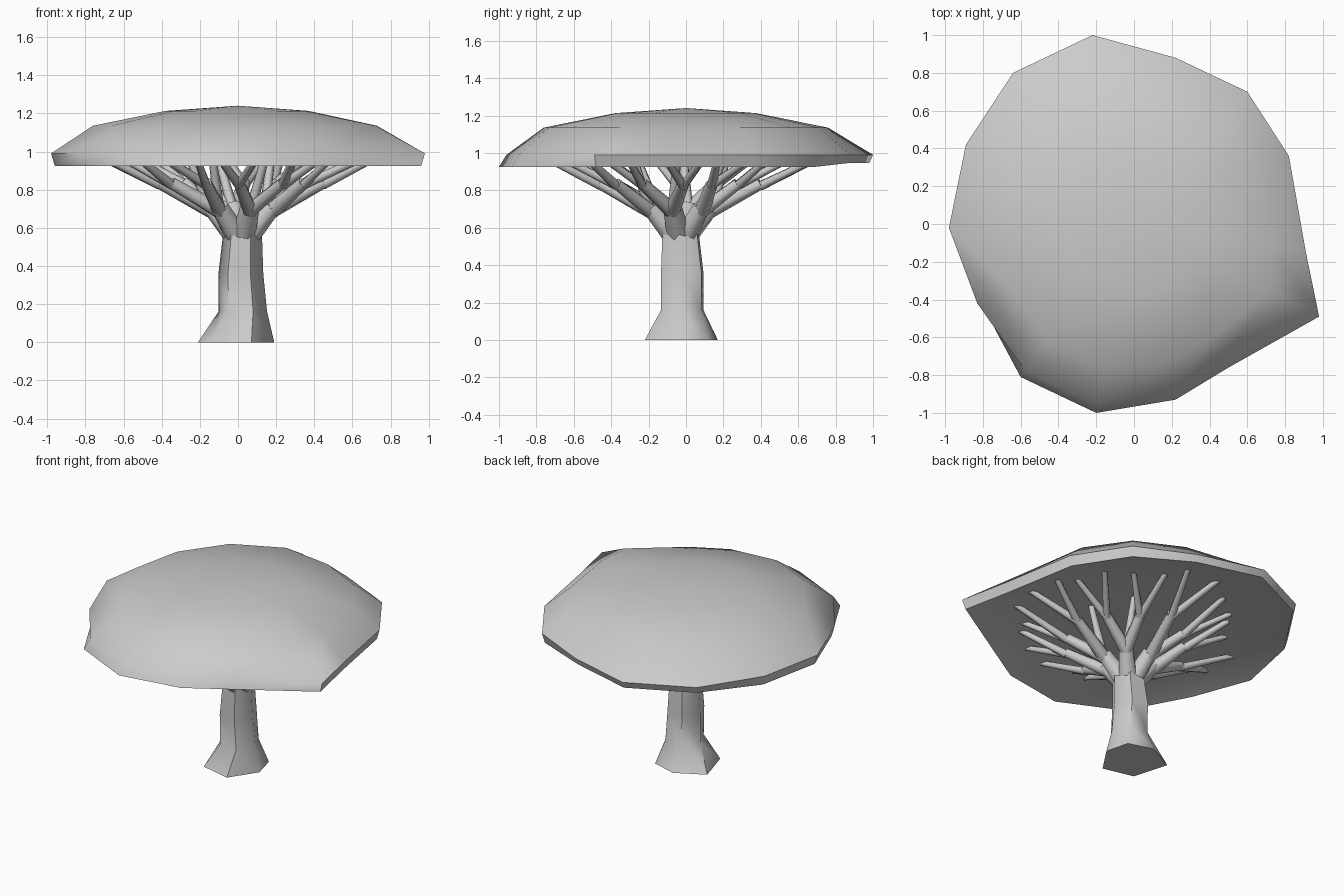
import bpy, bmesh, math, random
from mathutils import Vector

if "Cube" in bpy.data.objects:
    bpy.data.objects.remove(bpy.data.objects["Cube"])

random.seed(4)


def loft(name, rings, cap_start=True, cap_end=True, angle=50):
    """Skin a list of equal-length point rings; one-point rings become poles."""
    bm = bmesh.new()
    loops = [[bm.verts.new(p) for p in ring] for ring in rings]
    for a, b in zip(loops, loops[1:]):
        n = max(len(a), len(b))
        for i in range(n):
            j = (i + 1) % n
            if len(a) == 1:
                bm.faces.new((a[0], b[j], b[i]))
            elif len(b) == 1:
                bm.faces.new((a[i], a[j], b[0]))
            else:
                bm.faces.new((a[i], a[j], b[j], b[i]))
    if cap_start and len(loops[0]) > 2:
        bm.faces.new(loops[0][::-1])
    if cap_end and len(loops[-1]) > 2:
        bm.faces.new(loops[-1])
    bmesh.ops.recalc_face_normals(bm, faces=bm.faces)
    me = bpy.data.meshes.new(name)
    bm.to_mesh(me)
    bm.free()
    ob = bpy.data.objects.new(name, me)
    bpy.context.collection.objects.link(ob)
    me.shade_smooth()
    me.set_sharp_from_angle(angle=math.radians(angle))
    return ob


# Canopy: irregular faceted umbrella with a shallow hollow underneath
outline = [(-.22, 1.0), (-.64, .80), (-.89, .42), (-.98, -.02), (-.83, -.42),
           (-.60, -.81), (-.20, -1.0), (.22, -.93), (.50, -.76), (.98, -.49),
           (.91, -.15), (.82, .36), (.60, .70), (.22, .88)]


def canopy_ring(z, scale, blend=0):
    ring = []
    for x, y in outline:
        # blend pulls the inner rings towards a circle
        k = scale * ((1 - blend) + blend * .97 / math.hypot(x, y))
        ring.append((x * k, y * k, z))
    return ring


low, high = [], []
for x, y in outline:
    front = y < -.6
    kl, kh = (1, .96) if front else (.98, 1)
    low.append((x * kl, y * kl, .925 + (.02 if y > .75 else 0)))
    high.append((x * kh, y * kh, .99))

loft("canopy", [[(0, 0, 1.0)], canopy_ring(.99, .45, .5), canopy_ring(.97, .80, .3), low, high,
                canopy_ring(1.135, .78, .5), canopy_ring(1.213, .39, .8),
                [(0, 0, 1.24)]], angle=60)

# Trunk: six-sided with a flared foot
foot = [(.07, -.22), (-.14, -.17), (-.21, .07), (-.02, .17), (.15, .12), (.19, -.04)]


def trunk_ring(z, cx, cy, rx, ry):
    return [(cx + rx * math.cos(a), cy + ry * math.sin(a), z)
            for a in (math.radians(-65 - 60 * i) for i in range(6))]


loft("trunk", [[(x, y, 0) for x, y in foot],
               trunk_ring(.16, .025, -.02, .128, .125),
               trunk_ring(.36, .015, -.02, .118, .125),
               trunk_ring(.60, .025, -.03, .10, .105)], angle=60)


# Branches: three generations of tapering six-sided limbs
def limb(name, a, b, r0, r1):
    d = (b - a).normalized()
    u = d.orthogonal().normalized()
    v = d.cross(u)

    def ring(c, r):
        return [c + r * (math.cos(t) * u + math.sin(t) * v)
                for t in (math.tau * i / 6 for i in range(6))]
    loft(name, [ring(a, r0), ring(b, r1)], angle=65)


def polar(deg, r, z):
    t = math.radians(deg)
    return Vector((.02 + r * math.cos(t), -.03 + r * math.sin(t), z))


for i in range(6):
    az = 45 + 60 * i
    end1 = polar(az, .165, .71)
    limb("main_branch", polar(az, .05, .575), end1, .062, .05)
    for s in (-1, 1):
        az2 = az + s * 17
        reach = random.uniform(.33, .44)
        end2 = polar(az2, reach, .835)
        limb("middle_branch", end1 - Vector((0, 0, .02)), end2, .042, .032)
        for q in (-1, 1):
            tip = polar(az2 + q * 9, reach + random.uniform(.26, .36), .985)
            limb("twig", end2 - Vector((0, 0, .01)), tip, .026, .018)
    # short upright shoot inside the crown
    limb("inner_shoot", end1 - Vector((0, 0, .03)),
         polar(az + 12, .29, 1.0), .03, .02)
